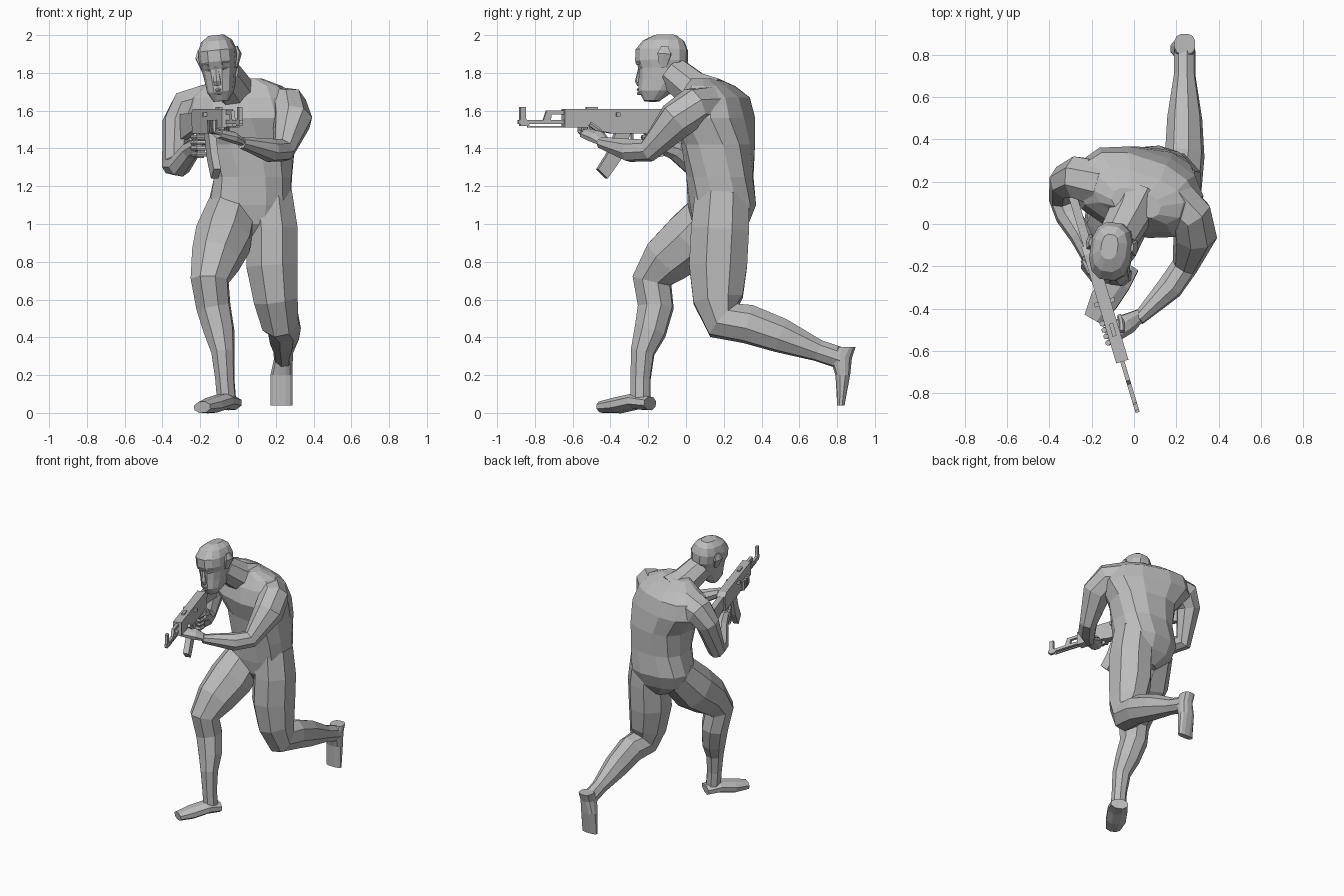
import bpy, bmesh, math
from mathutils import Vector, Matrix

if "Cube" in bpy.data.objects:
    bpy.data.objects.remove(bpy.data.objects["Cube"], do_unlink=True)

GREY = (.5, .5, .5, 1)
SIDEWAYS, BACKWARD, UPWARD = Vector((1, 0, 0)), Vector((0, 1, 0)), Vector((0, 0, 1))

material = bpy.data.materials.new("plain grey")
material.use_nodes = True
material.diffuse_color = GREY
material.node_tree.nodes["Principled BSDF"].inputs["Base Color"].default_value = GREY


def skin(name, rings):
    """Join rings of points with quads and cap both ends."""
    bm = bmesh.new()
    loops = [[bm.verts.new(point) for point in ring] for ring in rings]
    count = len(loops[0])
    for lower, upper in zip(loops, loops[1:]):
        for i in range(count):
            j = (i + 1) % count
            bm.faces.new((lower[i], lower[j], upper[j], upper[i]))
    bm.faces.new(loops[0])
    bm.faces.new(loops[-1])
    bmesh.ops.recalc_face_normals(bm, faces=bm.faces[:])
    mesh = bpy.data.meshes.new(name)
    bm.to_mesh(mesh)
    bm.free()
    mesh.materials.append(material)
    part = bpy.data.objects.new(name, mesh)
    bpy.context.collection.objects.link(part)
    return part


def circle(sides, square=1):
    """Unit ring with a flat side forward; a lower square value fills its corners."""
    for k in range(sides):
        angle = math.tau * (k + .5) / sides
        yield tuple(math.copysign(abs(value) ** square, value)
                    for value in (math.cos(angle), math.sin(angle)))


def limb(name, path, across=SIDEWAYS, deep=1, sides=8):
    """Tube along a path of (x, y, z, radius); deep scales the second axis."""
    centres = [Vector(stop[:3]) for stop in path]
    steps = [(b - a).normalized() for a, b in zip(centres, centres[1:])]
    rings = []
    for centre, stop, before, after in zip(centres, path, steps[:1] + steps, steps + steps[-1:]):
        along = (before + after).normalized()
        across = (across - along * across.dot(along)).normalized()
        depth = along.cross(across) * deep
        radius = stop[3] * 1.05
        rings.append([centre + (across * c + depth * s) * radius for c, s in circle(sides)])
    return skin(name, rings)


def untwisted(height):
    return 0


def torso_twist(height):
    """Hips nearly square, shoulders turned so the left one leads."""
    return 5 - 23 * min(max((height - 1.1) * 2, 0), 1)


def stack(name, levels, twist=untwisted):
    """Squarish level rings of (x, y, z, half width, half depth), turned by twist(z)."""
    rings = []
    for x, y, z, width, depth in levels:
        turn = Matrix.Rotation(math.radians(twist(z)), 3, 'Z')
        rings.append([Vector((x, y, z)) + turn @ Vector((width * c, depth * s, 0))
                      for c, s in circle(12, .8)])
    return skin(name, rings)


# Torso and neck
stack("torso", [
    (.08, .18, .92, .09, .09), (.06, .18, 1, .19, .15), (.06, .19, 1.1, .22, .18),
    (.08, .18, 1.25, .21, .18), (.07, .17, 1.42, .23, .19), (.02, .15, 1.56, .31, .2),
    (.01, .15, 1.67, .28, .17), (.02, .13, 1.73, .22, .11), (.01, .1, 1.77, .12, .06)], torso_twist)
limb("neck", [(.02, .13, 1.66, .12), (-.02, .04, 1.71, .1), (-.08, -.07, 1.8, .09)])

# Left arm reaches across to the fore-end, right arm folds back to the grip
limb("left_arm", [
    (.18, .12, 1.62, .11), (.27, .04, 1.62, .1), (.29, -.05, 1.55, .1),
    (.24, -.2, 1.39, .06), (.17, -.3, 1.39, .06), (.02, -.45, 1.43, .03)], UPWARD)
limb("right_arm", [
    (-.16, .19, 1.63, .11), (-.27, .22, 1.61, .1), (-.32, .2, 1.53, .08),
    (-.34, .12, 1.31, .06), (-.31, .04, 1.31, .06), (-.25, -.06, 1.39, .05),
    (-.21, -.15, 1.42, .04)], UPWARD)

# Left leg trails with the shin swept back and the sole facing backward
limb("left_leg", [
    (.16, .19, 1.16, .13), (.18, .18, .97, .14), (.18, .17, .78, .14),
    (.2, .17, .6, .12), (.22, .2, .49, .1), (.24, .33, .47, .09),
    (.24, .5, .41, .08), (.24, .7, .33, .05), (.24, .82, .29, .05)], deep=1.13)
stack("left_foot", [
    (.23, .82, .04, .06, .02), (.23, .83, .2, .06, .04),
    (.24, .82, .29, .05, .06), (.24, .85, .35, .05, .05)])

# Right leg steps forward with the foot turned out
limb("right_leg", [
    (-.03, .17, 1.08, .13), (-.08, .03, .92, .15), (-.12, -.1, .81, .13),
    (-.15, -.18, .7, .1), (-.13, -.16, .56, .09), (-.1, -.19, .43, .08),
    (-.08, -.23, .32, .06), (-.07, -.24, .18, .05), (-.06, -.24, .06, .05)], deep=1.05)
limb("right_foot", [
    (-.03, -.19, .05, .06), (-.08, -.27, .06, .07),
    (-.14, -.36, .04, .07), (-.19, -.45, .03, .05)], deep=.6)

# Head, built around eye level, then turned and tilted toward the sights
HEAD = (Matrix.Translation((-.1, -.13, 1.82)) @ Matrix.Rotation(math.radians(-8), 4, 'Z')
        @ Matrix.Rotation(math.radians(-6), 4, 'Y'))


def ridge(name, x, y, z, reach, radius):
    """Small bowed ridge across the face, thin at its ends."""
    return limb(name, [(x - reach, y + .02, z, radius / 2), (x, y, z, radius),
                       (x + reach, y + .02, z, radius / 2)], UPWARD, sides=6)


face = [
    stack("head", [
        (0, -.05, -.17, .04, .04), (0, -.03, -.12, .07, .09), (0, 0, -.06, .08, .12),
        (0, 0, 0, .09, .12), (0, 0, .04, .1, .14), (0, 0, .1, .1, .14),
        (0, .01, .15, .08, .11), (0, .02, .18, .04, .06)]),
    limb("nose", [(0, -.11, .02, .01), (0, -.12, -.06, .02), (0, -.11, -.08, .02)], sides=6),
    ridge("upper_lip", 0, -.12, -.11, .03, .01),
    ridge("lower_lip", 0, -.12, -.13, .03, .01)]
for label, side in (("left", 1), ("right", -1)):
    x = side * .04
    face += [
        ridge(label + "_brow", x, -.12, .03, .03, .014),
        ridge(label + "_eye", x, -.11, 0, .02, .01),
        limb(label + "_ear", [(side * .09, .02, 0, .02), (side * .11, .03, .07, .04),
                              (side * .1, .03, .11, .02)], BACKWARD, .35, 6)]
for part in face:
    part.data.transform(HEAD)

# Rifle: outlines of (y, height above its underside), extruded across a slanted centre line
BUTT = Vector((-.25, 0, 1.5))
AIM = Vector((-.3, 1, 0))
ACROSS = Vector((1, .3, 0)).normalized()


def on_gun(y, height, offset):
    return BUTT + AIM * y + UPWARD * height + ACROSS * offset


def plate(name, outline, half):
    skin(name, [[on_gun(y, height, offset) for y, height in outline] for offset in (-half, half)])


def bar(name, front, back, bottom, top, half):
    plate(name, [(front, bottom), (back, bottom), (back, top), (front, top)], half)


plate("receiver", [(-.5, 0), (-.4, -.02), (-.12, -.02), (-.1, .09), (-.14, .11), (-.5, .11)], .03)
plate("stock", [(-.12, 0), (.16, -.06), (.17, .08), (-.12, .09)], .02)
plate("magazine", [(-.37, 0), (-.42, -.13), (-.47, -.21), (-.42, -.26), (-.35, -.16), (-.29, 0)], .02)
plate("pistol_grip", [(-.22, -.02), (-.17, -.15), (-.12, -.14), (-.16, -.02)], .02)
plate("front_sight", [(-.88, .02), (-.83, .02), (-.85, .06), (-.85, .12), (-.88, .12)], .01)
plate("gas_block", [(-.76, .04), (-.72, .04), (-.71, .1), (-.74, .1)], .01)
bar("handguard", -.65, -.5, .01, .11, .03)
bar("barrel", -.89, -.64, .03, .05, .01)
bar("gas_tube", -.74, -.64, .08, .1, .01)
bar("cleaning_rod", -.84, -.64, .01, .02, .005)
bar("rear_sight", -.53, -.47, .1, .12, .01)
bar("trigger_guard", -.29, -.2, -.08, -.07, .01)
bar("trigger_guard_front", -.29, -.28, -.08, 0, .01)
bar("bolt_handle", -.38, -.36, .07, .09, .05)


def digit(name, bends):
    """Finger or thumb through bends of (y, height, offset) on the rifle."""
    limb(name, [(*on_gun(*bend), .013) for bend in bends], UPWARD, sides=6)


# Hands: left palm under the fore-end, right fist around the grip
limb("left_palm", [(.03, -.43, 1.43, .03), (-.03, -.47, 1.46, .05),
                   (-.11, -.53, 1.48, .04)], BACKWARD, .6)
limb("right_palm", [(-.22, -.13, 1.4, .04), (-.21, -.2, 1.44, .04)], UPWARD, .7)
for finger in range(4):
    y = -.46 - finger * .03
    digit(f"left_finger_{finger}", [(y, -.02, 0), (y, -.01, -.04), (y, .05, -.04)])
    drop = -.04 - finger * .03
    digit(f"right_finger_{finger}", [(-.16, drop, -.04), (-.22, drop, -.03),
                                     (-.23, drop, .02), (-.19, drop, .03)])
digit("left_thumb", [(-.45, -.04, .05), (-.48, 0, .05), (-.52, .03, .04)])
digit("right_thumb", [(-.13, -.06, 0), (-.16, -.03, .03), (-.2, -.03, .04)])
